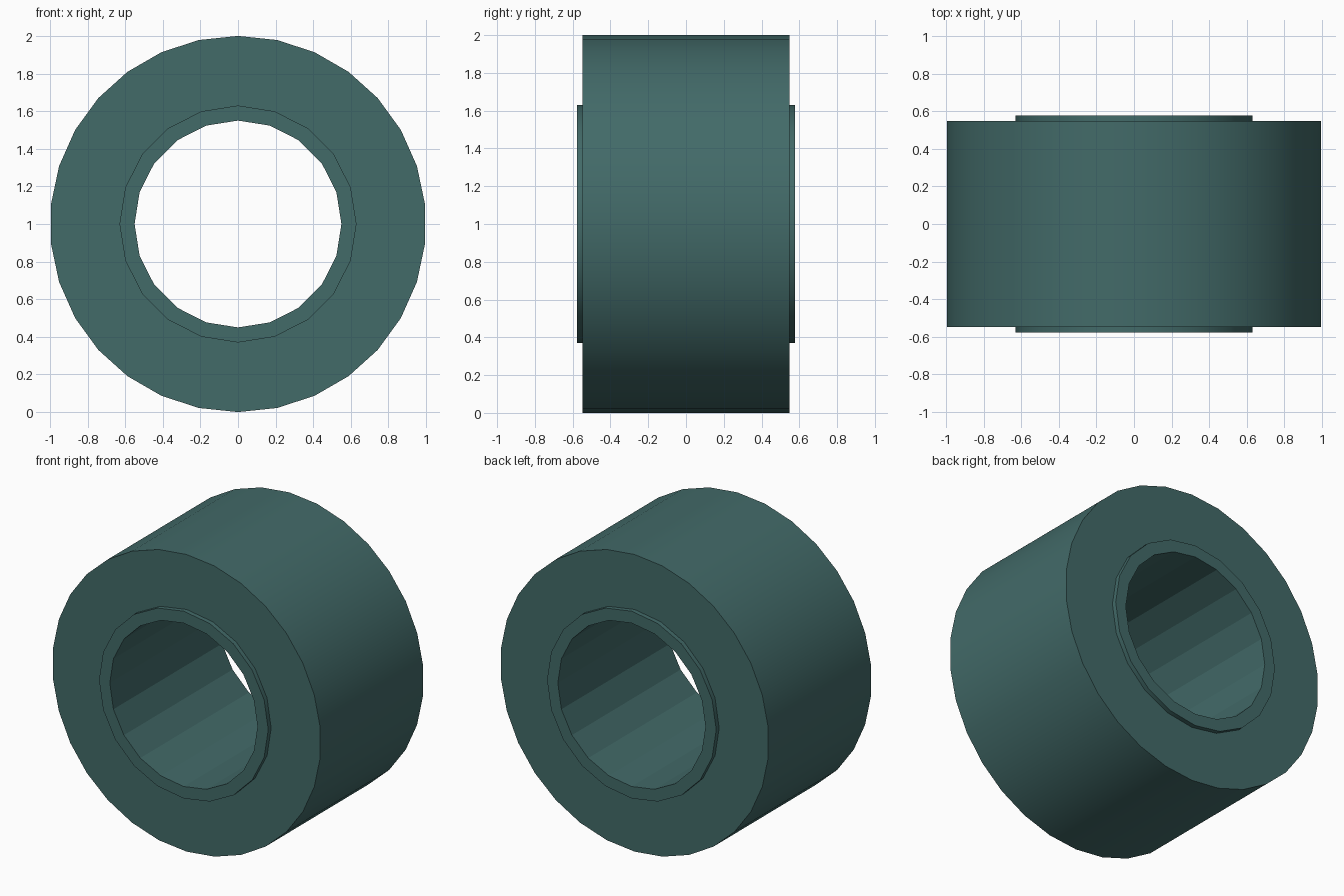
import bpy
import math

if "Cube" in bpy.data.objects:
    bpy.data.objects.remove(bpy.data.objects["Cube"])

teal = bpy.data.materials.new("dark_teal")
teal.diffuse_color = (0.055, 0.145, 0.14, 1)
teal.use_nodes = True
teal.node_tree.nodes["Principled BSDF"].inputs["Base Color"].default_value = teal.diffuse_color


def tube(name, sides, outer, inner, half_length, smooth_outer):
    """Hollow cylinder along y, centred at height 1, with a vertex at the top."""
    rings = [(outer, -half_length), (outer, half_length),
             (inner, half_length), (inner, -half_length)]
    verts = []
    for radius, y in rings:
        for i in range(sides):
            a = math.tau * i / sides
            verts.append((radius * math.sin(a), y, 1 + radius * math.cos(a)))
    faces = []
    for r in range(4):
        for i in range(sides):
            j = (i + 1) % sides
            s = (r + 1) % 4
            faces.append((r * sides + i, s * sides + i, s * sides + j, r * sides + j))
    mesh = bpy.data.meshes.new(name)
    mesh.from_pydata(verts, [], faces)
    mesh.materials.append(teal)
    obj = bpy.data.objects.new(name, mesh)
    bpy.context.collection.objects.link(obj)
    bpy.context.view_layer.objects.active = obj
    obj.select_set(True)
    # Consistent outward normals
    bpy.ops.object.mode_set(mode='EDIT')
    bpy.ops.mesh.select_all(action='SELECT')
    bpy.ops.mesh.normals_make_consistent(inside=False)
    bpy.ops.object.mode_set(mode='OBJECT')
    if smooth_outer:
        bpy.ops.object.shade_smooth_by_angle(angle=math.radians(30))
    obj.select_set(False)
    return obj


# Thick roller body
tube("roller", 30, 1.0, 0.61, 0.547, True)

# Thin bushing lining the bore, slightly proud at both ends
bushing = tube("bushing", 20, 0.63, 0.55, 0.578, True)

# The bore keeps flat facets
for face in bushing.data.polygons:
    if math.hypot(face.center.x, face.center.z - 1) < 0.56:
        face.use_smooth = False
